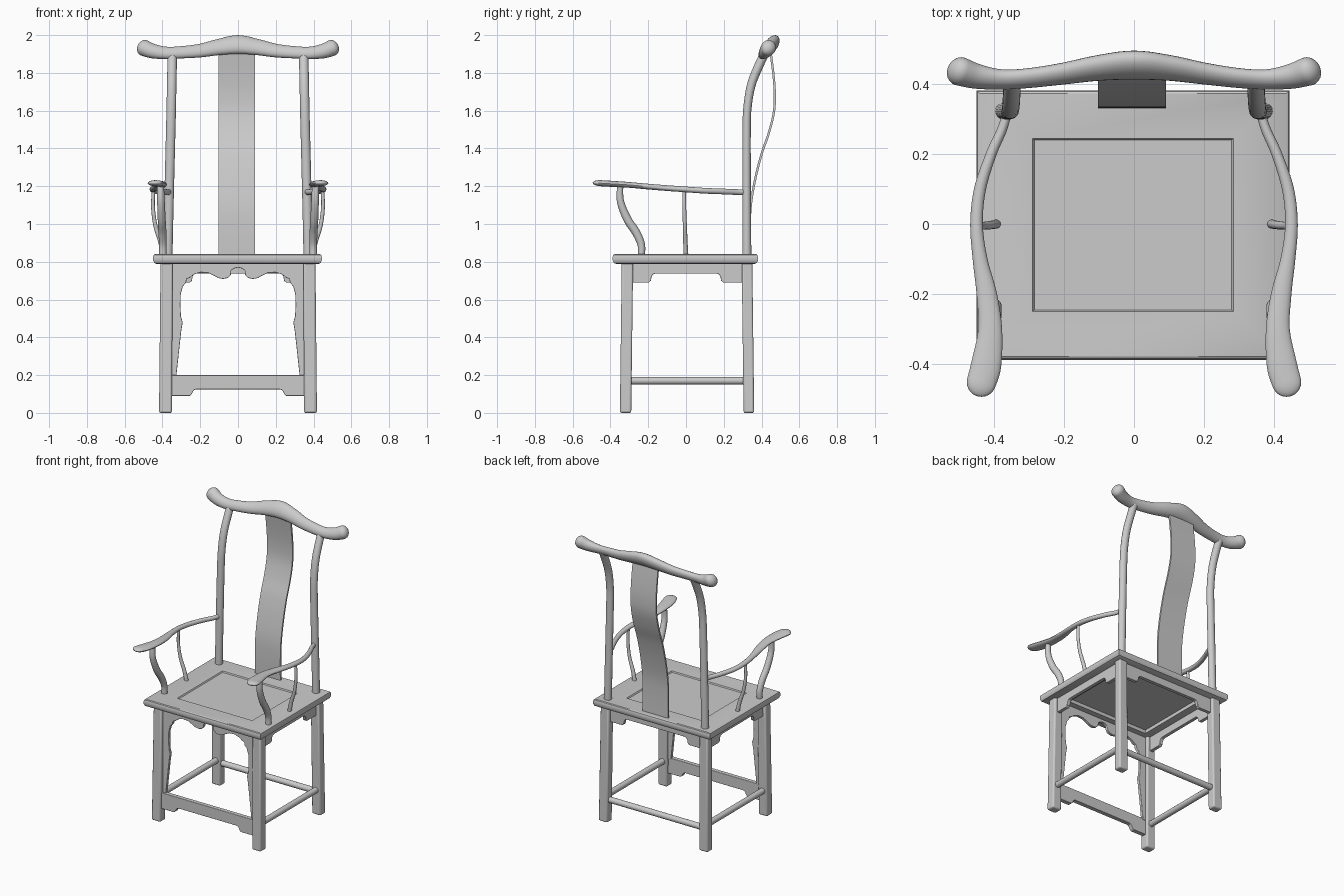
import bpy, bmesh
from math import sin, cos, pi, radians, sqrt
from mathutils import Vector


def finish(bm, name, bevel=0.0):
    bmesh.ops.recalc_face_normals(bm, faces=bm.faces)
    me = bpy.data.meshes.new(name)
    bm.to_mesh(me)
    bm.free()
    me.shade_smooth()
    me.set_sharp_from_angle(angle=radians(35))
    ob = bpy.data.objects.new(name, me)
    bpy.context.collection.objects.link(ob)
    if bevel:
        m = ob.modifiers.new("bevel", 'BEVEL')
        m.width, m.segments, m.limit_method = bevel, 3, 'ANGLE'
        m.angle_limit = radians(40)
    return ob


def loft(name, rings, bevel=0.0):
    """Skin a list of equal-length rings and cap both ends."""
    bm = bmesh.new()
    vs = [[bm.verts.new(p) for p in r] for r in rings]
    n = len(vs[0])
    for a, b in zip(vs, vs[1:]):
        for i in range(n):
            j = (i + 1) % n
            bm.faces.new((a[i], a[j], b[j], b[i]))
    bm.faces.new(vs[0][::-1])
    bm.faces.new(vs[-1])
    return finish(bm, name, bevel)


def spline(st, steps):
    """Catmull-Rom through stations of any dimension."""
    out = []
    for i in range(len(st) - 1):
        p0, p1, p2, p3 = st[max(i - 1, 0)], st[i], st[i + 1], st[min(i + 2, len(st) - 1)]
        for k in range(steps):
            t = k / steps
            out.append([0.5 * (2*b + (c - a)*t + (2*a - 5*b + 4*c - d)*t*t + (3*b - a - 3*c + d)*t**3)
                        for a, b, c, d in zip(p0, p1, p2, p3)])
    return out + [list(st[-1])]


def tube(name, stations, ref, steps=6, n=20, square=False, caps=(0, 0), bevel=0.0):
    """Sweep an ellipse or rectangle; a station is x, y, z, half size along ref, half size across."""
    pts = spline(stations, steps)
    pos = [Vector(p[:3]) for p in pts]
    ref = Vector(ref)

    def ring(c, tan, ra, rb):
        a = (ref - tan * ref.dot(tan)).normalized()
        b = tan.cross(a)
        if square:
            return [c + a*ra*i + b*rb*j for i, j in ((1, 1), (-1, 1), (-1, -1), (1, -1))]
        return [c + a*ra*cos(2*pi*i/n) + b*rb*sin(2*pi*i/n) for i in range(n)]

    rings = []
    last = len(pts) - 1
    for i, p in enumerate(pts):
        tan = (pos[min(i + 1, last)] - pos[max(i - 1, 0)]).normalized()
        group = [ring(pos[i], tan, p[3], p[4])]
        for end, sgn, cap in ((0, -1, caps[0]), (last, 1, caps[1])):
            if i == end and cap:                      # rounded end
                extra = [ring(pos[i] + tan*sgn*cap*sin(k*pi/12.4), tan,
                              p[3]*cos(k*pi/12.4), p[4]*cos(k*pi/12.4)) for k in range(1, 7)]
                group = extra[::-1] + group if sgn < 0 else group + extra
        rings += group
    return loft(name, rings, bevel)


def board(name, outline, axis, at, thick, bevel=0.003):
    """Flat board cut to an outline of (across, z), facing along axis."""
    def place(u, z, d):
        return (d, u, z) if axis == 'x' else (u, d, z)
    return loft(name, [[place(u, z, at + s*thick/2) for u, z in outline] for s in (-1, 1)], bevel)


def both(half):
    """Complete a left-half outline by reflecting it."""
    return half + [(-u, z) for u, z in reversed(half) if abs(u) > 1e-6]


def bracket_apron(edge, inner, top, mid, low):
    return both([(-edge, top), (-edge, low), (-inner - 0.015, low), (-inner - 0.004, low + 0.01),
                 (-inner, mid - 0.015), (-inner + 0.007, mid - 0.004), (-inner + 0.02, mid)])


# Seat: moulded edge, gently dished frame and sunken centre panel
def rect(hx, hy, z):
    return [(sx*hx - 0.003, sy*hy - 0.003, z) for sx, sy in ((-1, -1), (1, -1), (1, 1), (-1, 1))]

HX, HY = 0.447, 0.385
edge = [(0.02, 0.788), (0.006, 0.794), (0.004, 0.801), (0, 0.807), (0, 0.826), (0.003, 0.836), (0.009, 0.84)]
loft("seat", [rect(0.31, 0.26, 0.812), rect(0.31, 0.26, 0.788)]
     + [rect(HX - i, HY - i, z) for i, z in edge]
     + [rect(0.287, 0.247, 0.837), rect(0.282, 0.243, 0.829)])

# Front arched frame between the legs
arch = [(-0.36, 0.795), (-0.36, 0.19), (-0.327, 0.19), (-0.313, 0.32), (-0.301, 0.43), (-0.293, 0.48),
        (-0.302, 0.51), (-0.305, 0.57), (-0.303, 0.63), (-0.292, 0.67), (-0.275, 0.69), (-0.272, 0.71),
        (-0.255, 0.715), (-0.235, 0.732), (-0.2, 0.744), (-0.16, 0.742), (-0.13, 0.728), (-0.105, 0.714),
        (-0.08, 0.709), (-0.055, 0.714), (-0.038, 0.73), (-0.036, 0.755), (-0.02, 0.765), (0, 0.77)]
board("front_arched_apron", both(arch), 'y', -0.312, 0.02)
board("front_foot_board", bracket_apron(0.36, 0.24, 0.2, 0.125, 0.09), 'y', -0.32, 0.03)
board("back_apron", bracket_apron(0.36, 0.24, 0.795, 0.738, 0.69), 'y', 0.32, 0.024)
tube("back_stretcher", [(-0.37, 0.33, 0.15, 0.02, 0.02), (0.37, 0.33, 0.15, 0.02, 0.02)], (0, 0, 1), 1)

for s, side in ((-1, "left"), (1, "right")):
    # Legs
    tube(side + "_front_leg", [(s*0.384, -0.32, 0, 0.034, 0.03), (s*0.378, -0.31, 0.8, 0.032, 0.03)],
         (1, 0, 0), 1, square=True, bevel=0.01)
    tube(side + "_back_leg", [(s*0.384, 0.333, 0, 0.034, 0.028), (s*0.378, 0.323, 0.8, 0.032, 0.028)],
         (1, 0, 0), 1, square=True, bevel=0.01)

    # Side apron and stretcher
    board(side + "_apron", bracket_apron(0.3, 0.182, 0.795, 0.737, 0.69), 'x', s*0.378, 0.024)
    tube(side + "_stretcher", [(s*0.382, -0.31, 0.17, 0.02, 0.02), (s*0.382, 0.32, 0.17, 0.02, 0.02)],
         (0, 0, 1), 1)

    # Back post, bending backwards under the top rail
    tube(side + "_back_post", [(s*0.372, 0.322, 0.82, 0.025, 0.024), (s*0.366, 0.321, 1.1, 0.025, 0.023),
                               (s*0.356, 0.321, 1.5, 0.025, 0.022), (s*0.353, 0.327, 1.63, 0.025, 0.022),
                               (s*0.351, 0.347, 1.74, 0.025, 0.023), (s*0.349, 0.382, 1.83, 0.025, 0.024),
                               (s*0.348, 0.415, 1.9, 0.025, 0.024)], (1, 0, 0))

    # Armrest, widening into a flattened scroll end
    tube(side + "_armrest", [(s*0.362, 0.32, 1.169, 0.013, 0.015), (s*0.377, 0.27, 1.169, 0.014, 0.015),
                             (s*0.408, 0.2, 1.172, 0.015, 0.015), (s*0.44, 0.1, 1.176, 0.017, 0.015),
                             (s*0.45, 0, 1.183, 0.018, 0.015), (s*0.44, -0.1, 1.19, 0.021, 0.015),
                             (s*0.421, -0.2, 1.198, 0.029, 0.015), (s*0.411, -0.3, 1.207, 0.034, 0.015),
                             (s*0.422, -0.4, 1.213, 0.043, 0.016), (s*0.436, -0.452, 1.216, 0.042, 0.016)],
         (1, 0, 0), caps=(0, 0.042))

    # Front arm support (S-curved) and slim middle support
    tube(side + "_arm_front_support", [(s*0.41, -0.348, 1.205, 0.018, 0.016), (s*0.408, -0.347, 1.12, 0.02, 0.019),
                                       (s*0.404, -0.31, 1.025, 0.021, 0.022), (s*0.4, -0.264, 0.955, 0.021, 0.022),
                                       (s*0.398, -0.237, 0.89, 0.02, 0.02), (s*0.398, -0.236, 0.83, 0.019, 0.018)],
         (1, 0, 0))
    tube(side + "_arm_middle_support", [(s*0.447, -0.01, 1.18, 0.009, 0.009), (s*0.45, -0.009, 1.09, 0.01, 0.01),
                                        (s*0.437, -0.006, 0.99, 0.011, 0.011), (s*0.408, -0.003, 0.9, 0.013, 0.012),
                                        (s*0.393, 0, 0.83, 0.014, 0.013)], (1, 0, 0), n=14)

# Back splat: thin S-curved panel
splat = [(0.338, 0.83), (0.337, 0.97), (0.343, 1.1), (0.367, 1.24), (0.4, 1.37), (0.438, 1.48),
         (0.465, 1.59), (0.47, 1.69), (0.462, 1.8), (0.445, 1.93)]
tube("back_splat", [(-0.006, y, z, 0.097, 0.006) for y, z in splat], (1, 0, 0), square=True)

# Top rail: raised centre, flared rounded ends, leaning back
half = [(0.497, 0.436, 1.932, 0.044, 0.04), (0.45, 0.422, 1.915, 0.04, 0.034), (0.38, 0.413, 1.906, 0.035, 0.026),
        (0.3, 0.417, 1.909, 0.035, 0.025), (0.2, 0.43, 1.918, 0.039, 0.027), (0.1, 0.446, 1.937, 0.047, 0.031)]
rail = [(-h[0],) + h[1:] for h in half] + [(0, 0.454, 1.95, 0.055, 0.034)] + half[::-1]
tube("top_rail", rail, (0, 0.545, 0.839), n=24, caps=(0.036, 0.036))
